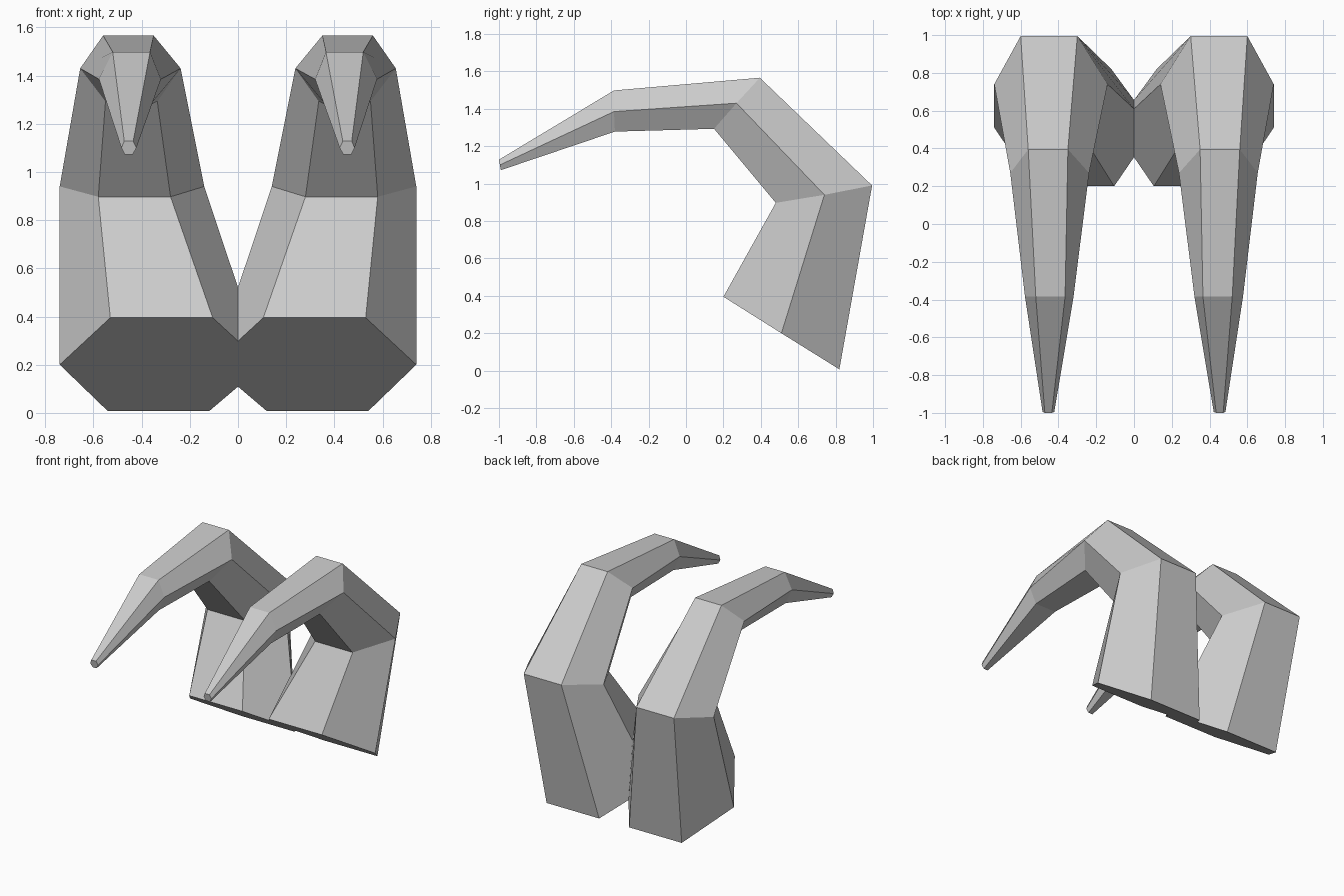
import bpy, bmesh

if "Cube" in bpy.data.objects:
    bpy.data.objects.remove(bpy.data.objects["Cube"])

# Hexagonal sections from base to tip; each has three rows
# (inner x, outer x, y, z): inside of the bend, widest, outside of the bend
SECTIONS = [
    [(0.105, 0.53, 0.20, 0.395), (-0.107, 0.74, 0.51, 0.20), (0.12, 0.54, 0.82, 0.007)],
    [(0.28, 0.58, 0.48, 0.897), (0.14, 0.74, 0.74, 0.94), (0.30, 0.60, 0.995, 0.99)],
    [(0.335, 0.55, 0.15, 1.293), (0.238, 0.655, 0.27, 1.43), (0.35, 0.56, 0.395, 1.566)],
    [(0.365, 0.53, -0.38, 1.278), (0.32, 0.577, -0.385, 1.385), (0.365, 0.52, -0.385, 1.498)],
    [(0.437, 0.47, -0.99, 1.072), (0.422, 0.484, -0.995, 1.10), (0.435, 0.472, -1.0, 1.128)],
]


def ring(bm, section):
    """Six vertices running once round a section."""
    low, mid, top = section
    pts = [(r[i], r[2], r[3]) for r, i in
           ((low, 0), (low, 1), (mid, 1), (top, 1), (top, 0), (mid, 0))]
    return [bm.verts.new(p) for p in pts]


# Right horn: bridge the sections, cap both ends
bm = bmesh.new()
rings = [ring(bm, s) for s in SECTIONS]
for a, b in zip(rings, rings[1:]):
    for i in range(6):
        j = (i + 1) % 6
        bm.faces.new((a[i], a[j], b[j], b[i]))
bm.faces.new(rings[0][::-1])
bm.faces.new(rings[-1])
bmesh.ops.recalc_face_normals(bm, faces=bm.faces[:])

# Trim at the centre plane where the two bases meet
bmesh.ops.bisect_plane(bm, geom=bm.verts[:] + bm.edges[:] + bm.faces[:],
                       plane_co=(0, 0, 0), plane_no=(1, 0, 0), clear_inner=True)

mesh = bpy.data.meshes.new("horns")
bm.to_mesh(mesh)
bm.free()
horns = bpy.data.objects.new("horns", mesh)
bpy.context.collection.objects.link(horns)

# Left horn
mirror = horns.modifiers.new("mirror", 'MIRROR')
mirror.use_axis[0] = True
mirror.use_clip = True
